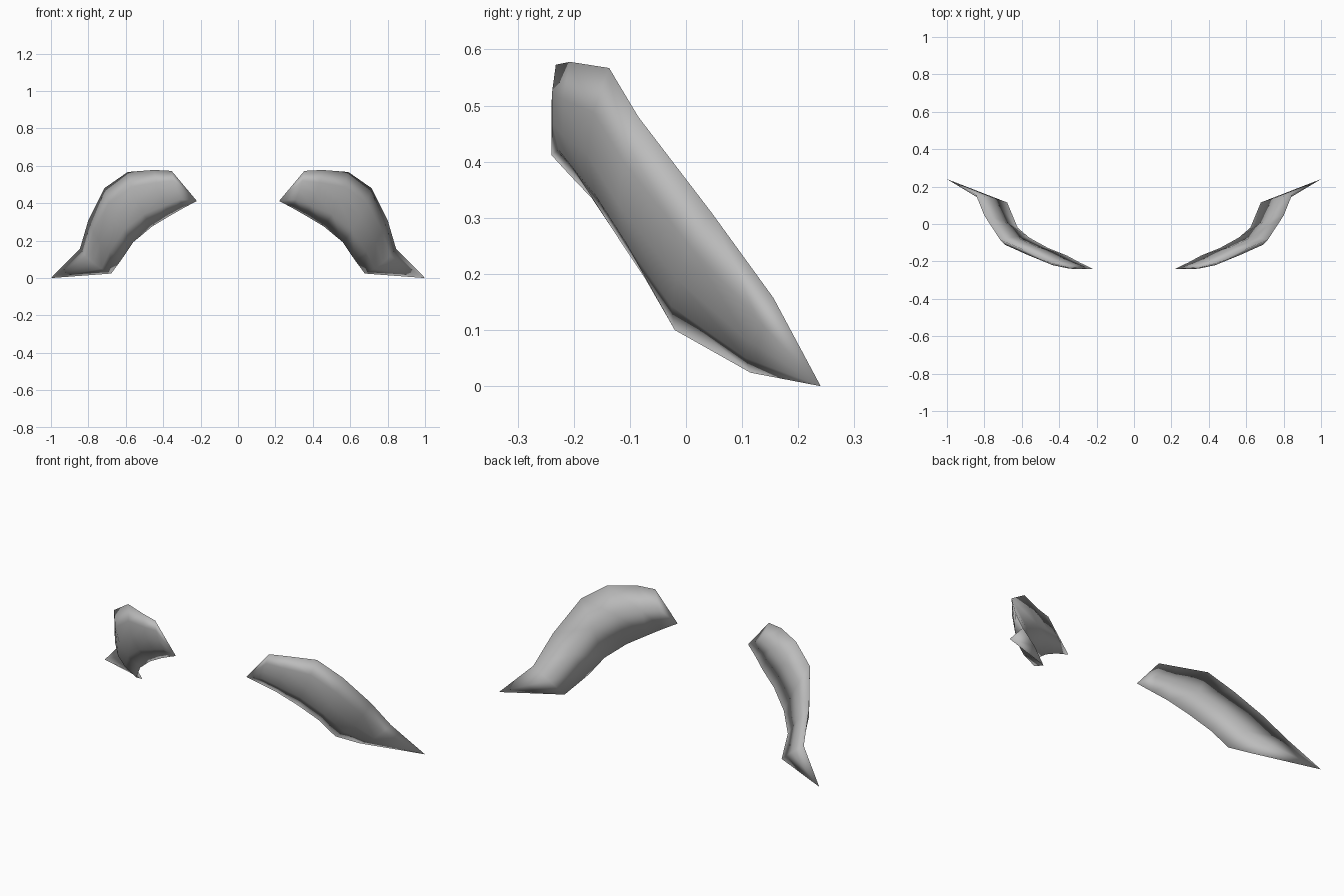
import bpy, bmesh
from mathutils import Vector

if "Cube" in bpy.data.objects:
    bpy.data.objects.remove(bpy.data.objects["Cube"])

# One flat grey for everything
grey = bpy.data.materials.new("mid_grey")
grey.diffuse_color = (0.5, 0.5, 0.5, 1)
grey.use_nodes = True
grey.node_tree.nodes["Principled BSDF"].inputs["Base Color"].default_value = grey.diffuse_color

# Pointed ends, and stations along the band: (upper edge, lower edge, bulge)
inner_tip = Vector((0.22, -0.24, 0.412))
outer_tip = Vector((1.0, 0.24, 0.0))
stations = [
    ((0.355, -0.232, 0.573), (0.29, -0.206, 0.375), 0.45),
    ((0.45, -0.207, 0.578), (0.36, -0.168, 0.335), 0.75),
    ((0.59, -0.137, 0.567), (0.46, -0.128, 0.275), 1.0),
    ((0.715, -0.085, 0.48), (0.56, -0.073, 0.192), 1.0),
    ((0.80, 0.045, 0.31), (0.622, -0.02, 0.10), 0.9),
    ((0.845, 0.156, 0.157), (0.678, 0.115, 0.024), 0.65),
]
# Lens cross-section: (share of the way from upper to lower edge, offset to the front)
section = [(0, 0), (0.25, 0.033), (0.5, 0.047), (0.75, 0.035), (1, 0), (0.5, -0.012)]


def build_band(name):
    bm = bmesh.new()
    ups = [inner_tip] + [Vector(s[0]) for s in stations] + [outer_tip]
    lows = [inner_tip] + [Vector(s[1]) for s in stations] + [outer_tip]
    rings = []
    for i, (_, _, bulge) in enumerate(stations, 1):
        along = (ups[i + 1] + lows[i + 1]) - (ups[i - 1] + lows[i - 1])
        out = along.cross(ups[i] - lows[i]).normalized()
        rings.append([bm.verts.new(ups[i].lerp(lows[i], t) + out * d * bulge)
                      for t, d in section])
    n = len(section)
    # Skin between neighbouring rings
    for a, b in zip(rings, rings[1:]):
        for k in range(n):
            m = (k + 1) % n
            bm.faces.new((a[k], a[m], b[m], b[k]))
    # Close both ends to a point
    for ring, tip in ((rings[0], inner_tip), (rings[-1], outer_tip)):
        point = bm.verts.new(tip)
        for k in range(n):
            bm.faces.new((ring[k], ring[(k + 1) % n], point))
    bmesh.ops.recalc_face_normals(bm, faces=bm.faces)
    for face in bm.faces:
        face.smooth = True
    mesh = bpy.data.meshes.new(name)
    bm.to_mesh(mesh)
    bm.free()
    mesh.materials.append(grey)
    obj = bpy.data.objects.new(name, mesh)
    bpy.context.collection.objects.link(obj)
    return obj


# Curved band on one side, mirrored to the other
band = build_band("curved_band")
mirror = band.modifiers.new("other_side", 'MIRROR')
mirror.use_axis[0] = True
mirror.use_mirror_merge = False
